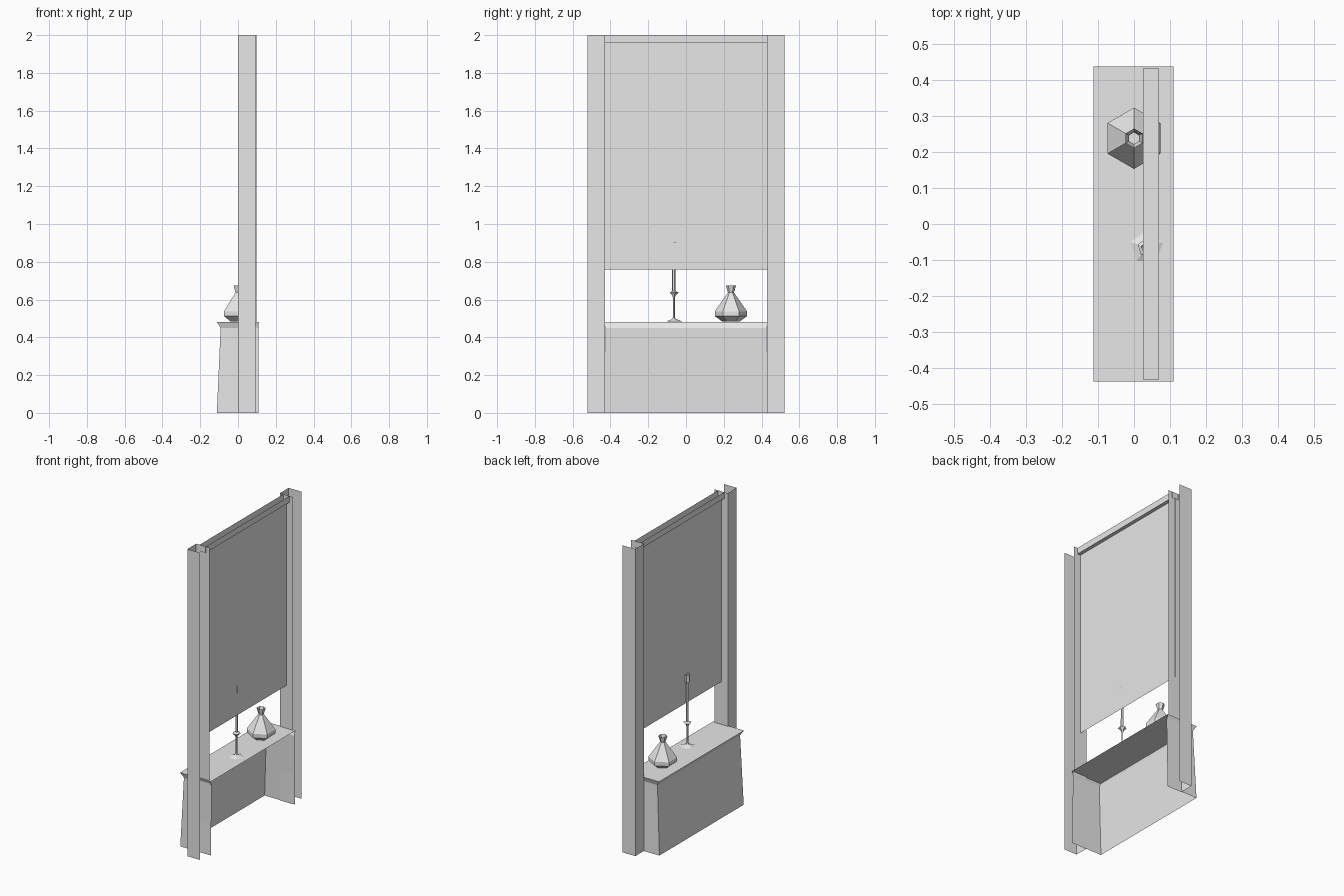
import bpy, math

if "Cube" in bpy.data.objects:
    bpy.data.objects.remove(bpy.data.objects["Cube"])

grey = bpy.data.materials.new("plain_grey")
grey.diffuse_color = (0.8, 0.8, 0.8, 1)
grey.use_nodes = True
grey.node_tree.nodes["Principled BSDF"].inputs["Base Color"].default_value = grey.diffuse_color


def make(name, verts, faces):
    mesh = bpy.data.meshes.new(name)
    mesh.from_pydata(verts, [], faces)
    mesh.materials.append(grey)
    obj = bpy.data.objects.new(name, mesh)
    bpy.context.collection.objects.link(obj)
    return obj


def loft(name, rings, closed=False, cap_bottom=False, cap_top=False):
    """Join equal rings of points with quads, open or closed around."""
    n = len(rings[0])
    verts = [p for ring in rings for p in ring]
    faces = []
    for r in range(len(rings) - 1):
        for i in range(n if closed else n - 1):
            j = (i + 1) % n
            faces.append((r * n + i, r * n + j, (r + 1) * n + j, (r + 1) * n + i))
    if cap_bottom:
        faces.append(tuple(reversed(range(n))))
    if cap_top:
        faces.append(tuple(range(len(verts) - n, len(verts))))
    return make(name, verts, faces)


def turned(name, center, sides, turn, profile, cap_bottom=False, cap_top=False):
    """Faceted turned part from (radius, height) pairs."""
    rings = []
    for r, z in profile:
        angles = [math.radians(turn) + 2 * math.pi * i / sides for i in range(sides)]
        rings.append([(center[0] + r * math.cos(a), center[1] + r * math.sin(a), z)
                      for a in angles])
    return loft(name, rings, True, cap_bottom, cap_top)


# Side posts: channels open towards +x
for side, label in ((-1, "front"), (1, "back")):
    outline = [(0.092, side * 0.522), (0, side * 0.522),
               (0, side * 0.430), (0.097, side * 0.430)]
    if side > 0:
        outline.reverse()
    loft(label + "_post", [[(x, y, z) for x, y in outline] for z in (0, 2)])

# Header: trough open at the top
trough = [(0.025, 2), (0.025, 1.96), (0.07, 1.96), (0.07, 2)]
loft("header", [[(x, y, z) for x, z in trough] for y in (0.432, -0.432)])

# Hanging panel: a single sheet
make("panel", [(0.047, -0.433, 0.76), (0.047, 0.433, 0.76),
               (0.047, 0.433, 1.96), (0.047, -0.433, 1.96)], [(0, 1, 2, 3)])

# Base: three tapered walls with a flared rim, open at +x and below
rings = []
for back, front, half, z in ((-0.112, 0.108, 0.434, 0), (-0.092, 0.108, 0.425, 0.45),
                             (-0.112, 0.110, 0.437, 0.482)):
    rings.append([(front, half, z), (back, half, z), (back, -half, z), (front, -half, z)])
loft("base", rings, cap_top=True)

# Six-sided vase with an open neck
turned("vase", (0, 0.238), 6, 90,
       [(0.045, 0.483), (0.085, 0.512), (0.085, 0.538), (0.016, 0.637), (0.027, 0.675)],
       cap_bottom=True)

# Five-sided candlestick
spot = (0.035, -0.065)
turned("candlestick", spot, 5, 18,
       [(0.047, 0.484), (0.014, 0.496), (0.006, 0.505), (0.006, 0.61),
        (0.010, 0.622), (0.026, 0.638), (0.010, 0.645)], cap_top=True)

# Candle with a wider tip
turned("candle", spot, 5, -40,
       [(0.009, 0.64), (0.008, 0.895), (0.0165, 0.905), (0.0165, 0.952)])
